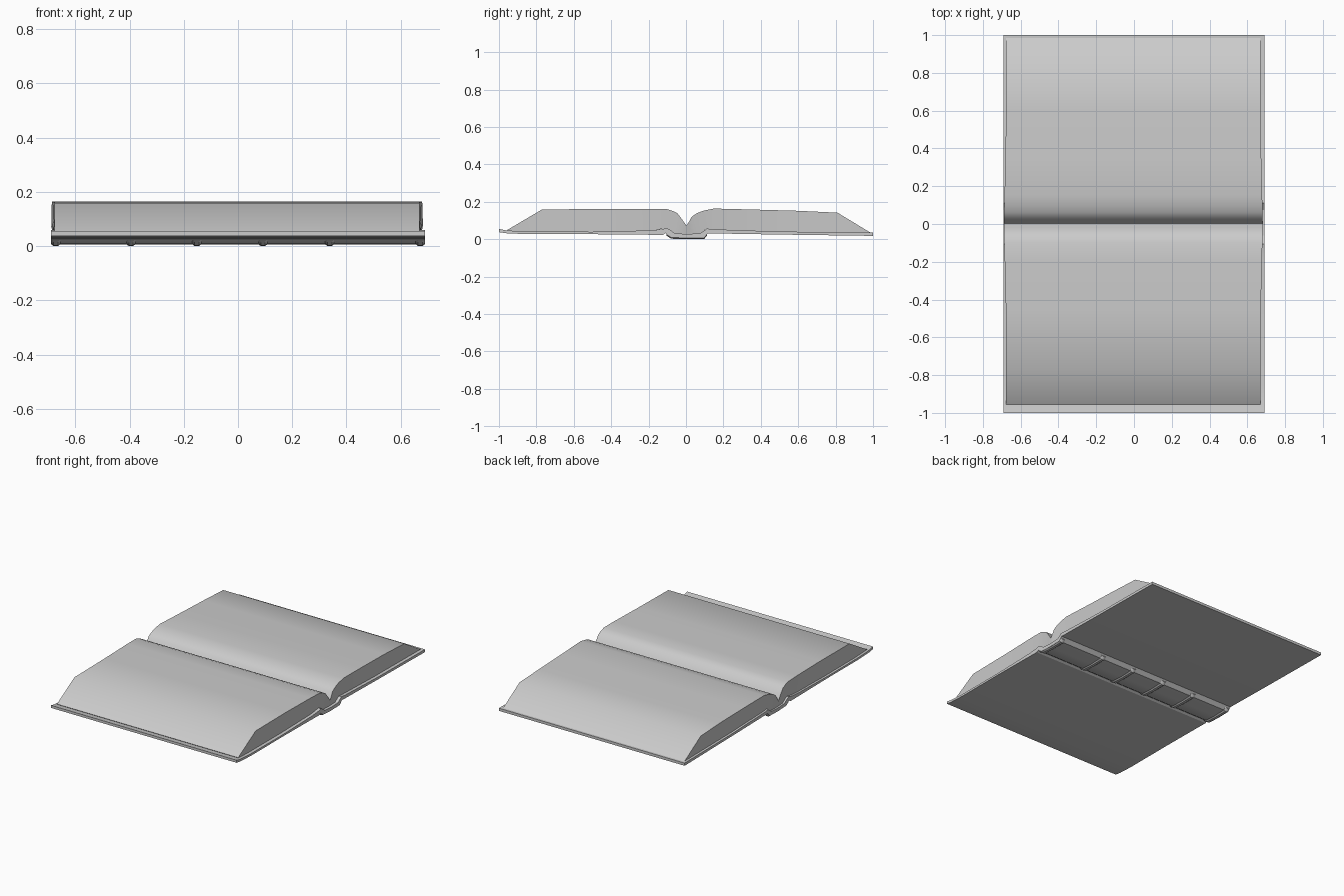
import bpy, bmesh, math

if "Cube" in bpy.data.objects:
    bpy.data.objects.remove(bpy.data.objects["Cube"])


def loft(name, pairs, stations):
    """Solid strip: pairs = (y_top, z_top, y_bottom, z_bottom) across the book.
    Each station is a function (i, pair) -> (x_top, x_bottom, extra drop)."""
    bm = bmesh.new()
    rings = []
    for st in stations:
        top, bot = [], []
        for i, p in enumerate(pairs):
            xt, xb, drop = st(i, p)
            top.append(bm.verts.new((xt, p[0], p[1])))
            bot.append(bm.verts.new((xb, p[2], p[3] - drop)))
        rings.append((top, bot))
    for (t0, b0), (t1, b1) in zip(rings, rings[1:]):
        for i in range(len(pairs) - 1):
            bm.faces.new((t0[i], t1[i], t1[i + 1], t0[i + 1]))
            bm.faces.new((b0[i], b0[i + 1], b1[i + 1], b1[i]))
        for i in (0, -1):
            bm.faces.new((t0[i], b0[i], b1[i], t1[i]))
    for t, b in (rings[0], rings[-1]):
        for i in range(len(pairs) - 1):
            bm.faces.new((t[i], t[i + 1], b[i + 1], b[i]))
    bmesh.ops.recalc_face_normals(bm, faces=bm.faces)
    me = bpy.data.meshes.new(name)
    bm.to_mesh(me)
    bm.free()
    ob = bpy.data.objects.new(name, me)
    bpy.context.collection.objects.link(ob)
    bpy.ops.object.select_all(action='DESELECT')
    ob.select_set(True)
    bpy.context.view_layer.objects.active = ob
    bpy.ops.object.shade_smooth_by_angle(angle=math.radians(30))
    return ob


# Cover: two boards, hinge grooves and a dropped spine in one strip
cover = [(-1, .055, -1, .038), (-.96, .047, -.96, .032), (-.85, .041, -.85, .027),
         (-.5, .040, -.5, .027), (-.2, .047, -.2, .024), (-.13, .053, -.125, .023),
         (-.105, .060, -.108, .033), (-.085, .050, -.098, .022),
         (-.06, .032, -.078, .010), (0, .028, 0, .006), (.075, .031, .095, .008),
         (.098, .046, .108, .022), (.112, .057, .118, .032), (.15, .053, .15, .031),
         (.5, .041, .5, .025), (1, .036, 1, .018)]
loft("cover", cover, [lambda i, p, s=s: (s * .69, s * .69, 0) for s in (-1, 1)])

# Raised spine bands with sloped sides
band = [(-.103, .04, -.105, .026), (-.07, .02, -.08, .009), (0, .02, 0, .006),
        (.09, .02, .097, .007), (.103, .04, .111, .024)]
for n, x in enumerate((-.672, -.395, -.152, .092, .338, .672)):
    loft("spine_band_%d" % (n + 1), band,
         [lambda i, p, dx=dx, d=d, x=x: (x + dx, x + dx, d)
          for dx, d in ((-.017, -.001), (-.008, .006), (.008, .006), (.017, -.001))])

# Page blocks: bevelled fore edges, rounded gutter, ends flaring near the spine
pages = [(-.955, .050, -.95, .043), (-.77, .159, -.77, .038), (-.45, .162, -.45, .038),
         (-.2, .163, -.2, .045), (-.1, .161, -.105, .058), (-.07, .151, -.085, .048),
         (-.045, .138, -.06, .031), (-.02, .105, -.03, .028), (.002, .073, 0, .027),
         (.015, .092, .02, .027), (.032, .122, .045, .028), (.06, .140, .075, .030),
         (.095, .153, .105, .052), (.15, .164, .15, .051), (.35, .159, .35, .044),
         (.6, .152, .6, .038), (.81, .142, .81, .037), (.985, .036, .985, .033)]


def page_end(side):
    def f(i, p):
        flare = .012 * max(0, 1 - abs(p[0]) / .5)
        base = .677 if side < 0 else .670
        return side * (base + flare), side * (base - .003 + flare * .3), 0
    return f


loft("pages", pages, [page_end(-1), page_end(1)])
